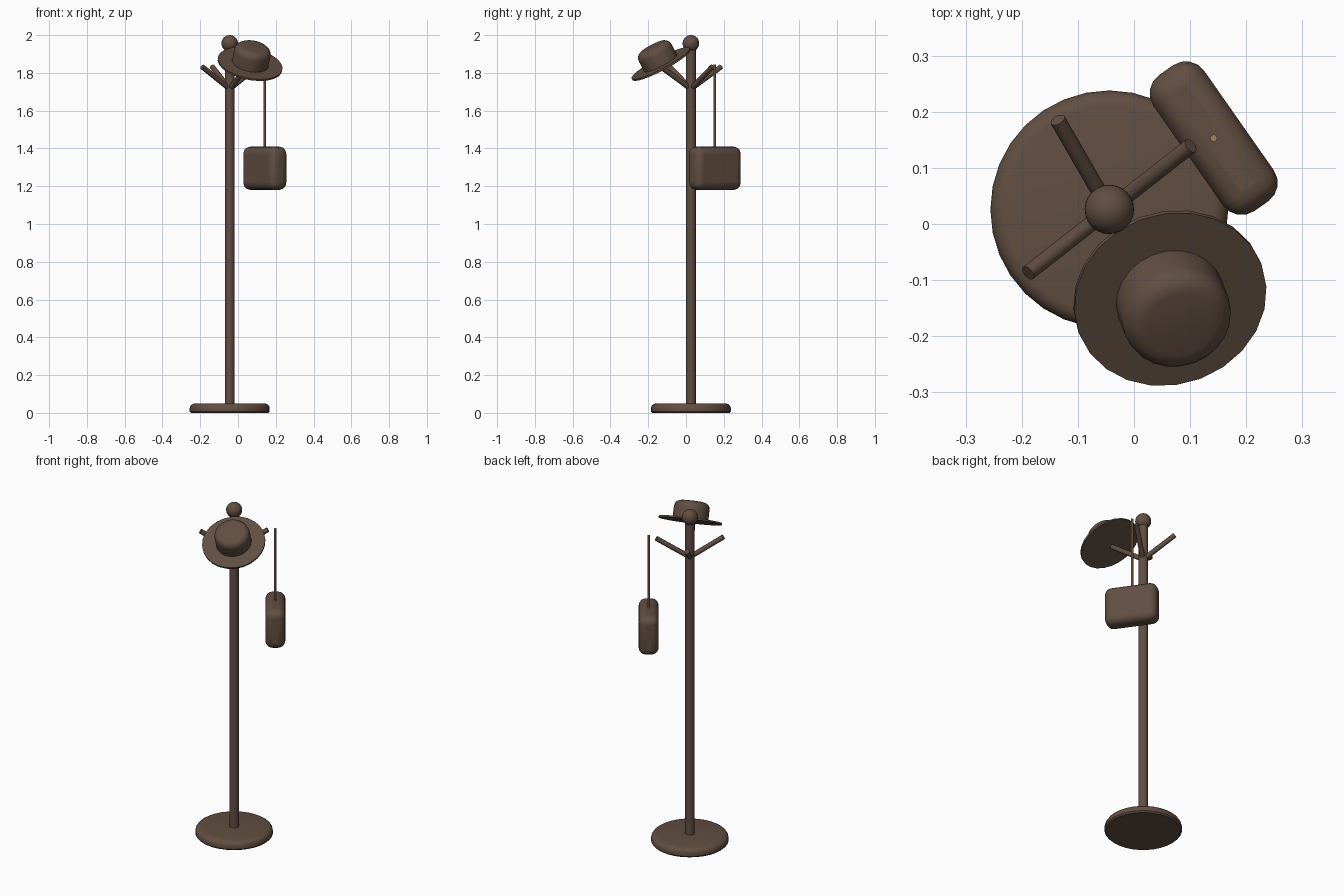
import bpy
from math import radians, cos, sin, pi
from mathutils import Vector

if "Cube" in bpy.data.objects:
    bpy.data.objects.remove(bpy.data.objects["Cube"], do_unlink=True)


def material(name, rgb):
    mat = bpy.data.materials.new(name)
    mat.use_nodes = True
    mat.diffuse_color = (*rgb, 1)
    mat.node_tree.nodes["Principled BSDF"].inputs["Base Color"].default_value = (*rgb, 1)
    return mat


BROWN = material("dark brown", (0.12, 0.076, 0.053))
TAN = material("tan", (0.38, 0.23, 0.12))
AXIS = Vector((-0.044, 0.026, 0))  # centre line of the post


def finish(name, mat):
    obj = bpy.context.object
    obj.name = name
    obj.data.materials.append(mat)
    bpy.ops.object.shade_smooth_by_angle(angle=radians(35))
    return obj


def rod(name, start, end, radius, mat, sides=16):
    line = end - start
    bpy.ops.mesh.primitive_cylinder_add(vertices=sides, radius=radius, depth=line.length,
                                        location=(start + end) / 2)
    bpy.context.object.rotation_euler = line.to_track_quat("Z", "Y").to_euler()
    return finish(name, mat)


def lathe(name, profile, sides, mat):
    """Closed solid turned around z from (radius, height) rings, bottom to top."""
    verts = [(r * cos(2 * pi * i / sides), r * sin(2 * pi * i / sides), z)
             for r, z in profile for i in range(sides)]
    faces = [tuple(reversed(range(sides)))]
    for k in range(len(profile) - 1):
        for i in range(sides):
            j = (i + 1) % sides
            faces.append((k * sides + i, k * sides + j,
                          (k + 1) * sides + j, (k + 1) * sides + i))
    faces.append(tuple(range(len(verts) - sides, len(verts))))
    mesh = bpy.data.meshes.new(name)
    mesh.from_pydata(verts, [], faces)
    obj = bpy.data.objects.new(name, mesh)
    bpy.context.collection.objects.link(obj)
    bpy.ops.object.select_all(action="DESELECT")
    obj.select_set(True)
    bpy.context.view_layer.objects.active = obj
    return finish(name, mat)


def rounded(radius, top, bevel, steps=4):
    """Profile of a rounded upper rim."""
    return [(radius - bevel + bevel * cos(a), top - bevel + bevel * sin(a))
            for a in (pi / 2 * s / steps for s in range(steps + 1))]


# Stand: round base, post and ball finial
base = lathe("base", [(0.205, 0), (0.212, 0.008)] + rounded(0.212, 0.05, 0.028), 32, BROWN)
base.location = AXIS
rod("post", AXIS + Vector((0, 0, 0.03)), AXIS + Vector((0, 0, 1.94)), 0.026, BROWN)
bpy.ops.mesh.primitive_uv_sphere_add(segments=24, ring_count=16, radius=0.044,
                                     location=AXIS + Vector((0, 0, 1.956)))
finish("finial", BROWN)

# Four slanted pegs around the post
for n, angle in enumerate((38, 120, 218, 300)):
    a = radians(angle)
    reach = Vector((0.184 * cos(a), 0.184 * sin(a), 1.832))
    rod(f"peg_{n + 1}", AXIS + Vector((0, 0, 1.715)), AXIS + reach, 0.014, BROWN, 12)

# Hat, tilted forward on the front peg
tilt = Vector((0.174, -0.46, 0.87)).to_track_quat("Z", "Y").to_euler()
parts = {
    "hat_brim": [(0.174, -0.005), (0.174, 0.005)],
    "hat_crown": [(0.098, 0)] + rounded(0.098, 0.105, 0.036),
}
for name, profile in parts.items():
    part = lathe(name, profile, 24, BROWN)
    part.location = (0.064, -0.132, 1.847)
    part.rotation_euler = tilt

# Bag hanging from its strap
bpy.ops.mesh.primitive_cube_add(size=1, location=(0.142, 0.153, 1.295),
                                rotation=(0, 0, radians(-55)))
bpy.context.object.scale = (0.296, 0.11, 0.23)
bpy.ops.object.transform_apply(location=False, rotation=False, scale=True)
bag = finish("bag", BROWN)
bevel = bag.modifiers.new("Bevel", "BEVEL")
bevel.width = 0.04
bevel.segments = 4
bpy.ops.object.shade_smooth()
rod("bag_strap", Vector((0.142, 0.153, 1.38)), Vector((0.142, 0.153, 1.845)), 0.0065, TAN, 8)
